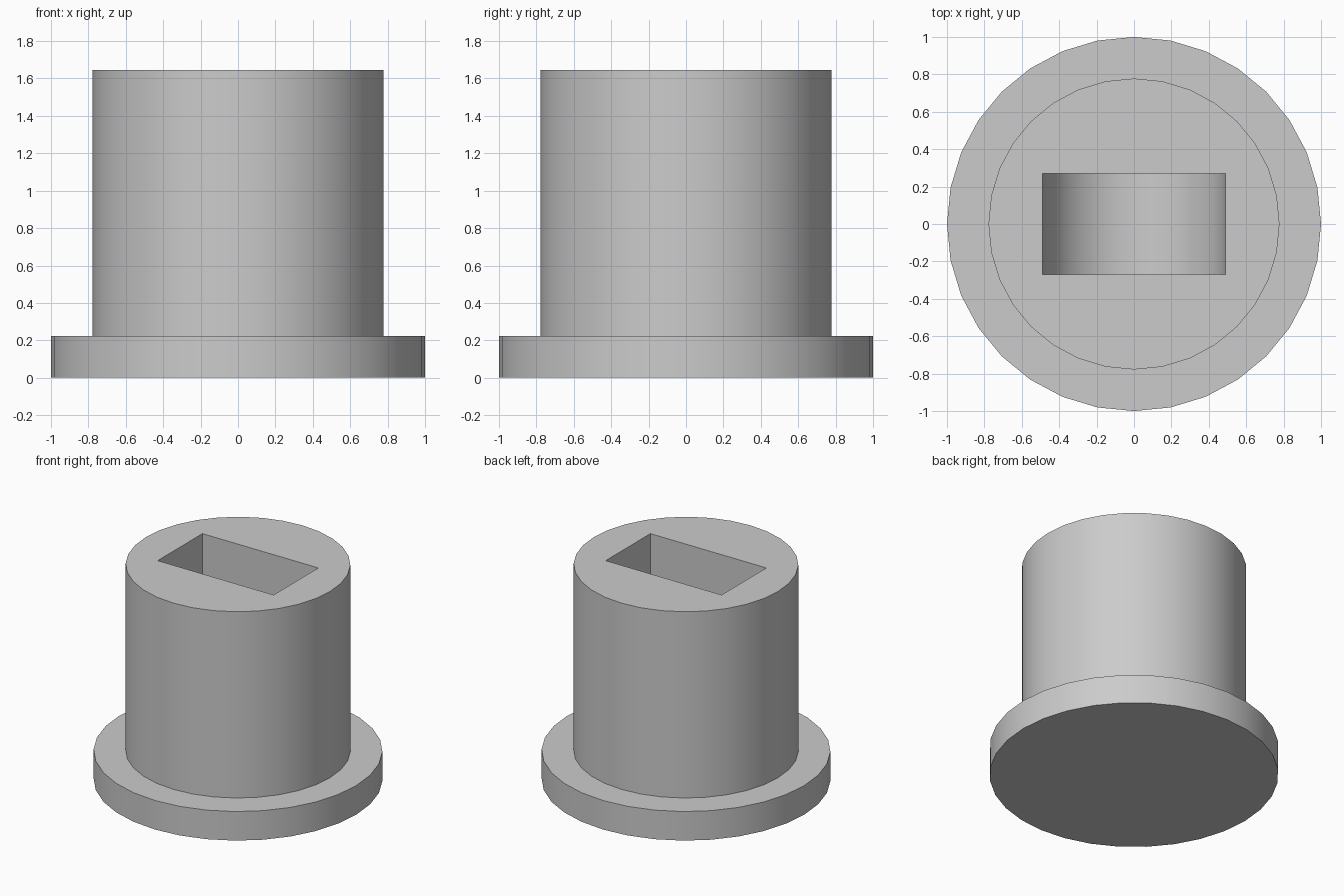
import bpy
import bmesh
import math
from mathutils import Vector

SIDES = 32
FLANGE_R, BARREL_R = 1.0, 0.778
FLANGE_TOP, TOP = 0.222, 1.645
SLOT_R, SLOT_HALF_WIDTH = 0.49, 0.27
SLOT_AXIS_Z = 0.71

if "Cube" in bpy.data.objects:
    bpy.data.objects.remove(bpy.data.objects["Cube"], do_unlink=True)

# Single grey colour
grey = bpy.data.materials.new("plain_grey")
grey.use_nodes = True
colour = (0.6, 0.6, 0.6, 1)
grey.diffuse_color = colour
grey.node_tree.nodes["Principled BSDF"].inputs["Base Color"].default_value = colour


def prism(name, outline, direction):
    """Closed solid made by extruding a flat outline along a direction."""
    bm = bmesh.new()
    face = bm.faces.new([bm.verts.new(p) for p in outline])
    geom = bmesh.ops.extrude_face_region(bm, geom=[face])["geom"]
    moved = [g for g in geom if isinstance(g, bmesh.types.BMVert)]
    bmesh.ops.translate(bm, verts=moved, vec=direction)
    bmesh.ops.recalc_face_normals(bm, faces=bm.faces)
    return finish(name, bm)


def lathe(name, profile):
    """Solid of revolution whose profile starts and ends on the z axis."""
    bm = bmesh.new()
    verts = [bm.verts.new((r, 0, z)) for r, z in profile]
    edges = [bm.edges.new(pair) for pair in zip(verts, verts[1:])]
    bmesh.ops.spin(bm, geom=verts + edges, cent=(0, 0, 0), axis=(0, 0, 1),
                   angle=math.tau, steps=SIDES, use_duplicate=False)
    bmesh.ops.remove_doubles(bm, verts=bm.verts, dist=0.0001)
    # Merge each flat disc into one face
    bmesh.ops.dissolve_limit(bm, angle_limit=0.01, verts=bm.verts, edges=bm.edges)
    bmesh.ops.recalc_face_normals(bm, faces=bm.faces)
    return finish(name, bm)


def finish(name, bm):
    mesh = bpy.data.meshes.new(name)
    bm.to_mesh(mesh)
    bm.free()
    mesh.materials.append(grey)
    obj = bpy.data.objects.new(name, mesh)
    bpy.context.collection.objects.link(obj)
    return obj


# Flanged barrel
body = lathe("flanged_barrel", [(0, 0), (FLANGE_R, 0), (FLANGE_R, FLANGE_TOP),
                                (BARREL_R, FLANGE_TOP), (BARREL_R, TOP), (0, TOP)])

# Deep slot with a half-round floor
y = -SLOT_HALF_WIDTH
outline = [Vector((SLOT_R, y, TOP + 0.2)), Vector((-SLOT_R, y, TOP + 0.2))]
for i in range(SIDES // 2 + 1):
    a = math.pi + math.tau * i / SIDES
    outline.append(Vector((SLOT_R * math.cos(a), y, SLOT_AXIS_Z + SLOT_R * math.sin(a))))
cutter = prism("slot_cutter", outline, (0, 2 * SLOT_HALF_WIDTH, 0))
cutter.hide_render = True

cut = body.modifiers.new("slot", "BOOLEAN")
cut.operation = "DIFFERENCE"
cut.solver = "EXACT"
cut.object = cutter

bpy.ops.object.select_all(action="DESELECT")
body.select_set(True)
bpy.context.view_layer.objects.active = body
bpy.ops.object.modifier_apply(modifier=cut.name)
bpy.data.objects.remove(cutter, do_unlink=True)
bpy.ops.object.shade_smooth_by_angle(angle=math.radians(30))
